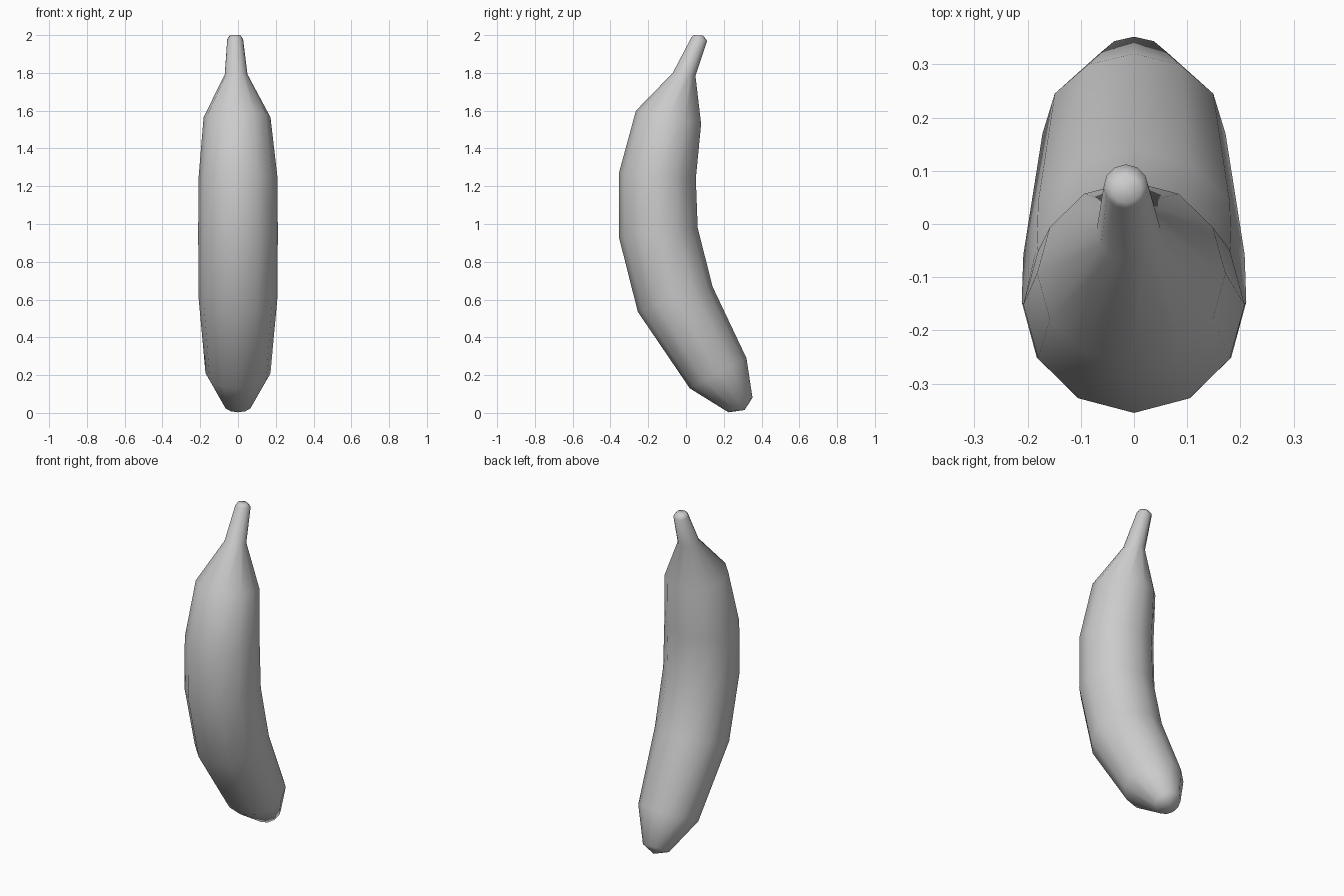
import bpy, bmesh, math
from mathutils import Vector

if "Cube" in bpy.data.objects:
    bpy.data.objects.remove(bpy.data.objects["Cube"])

SIDES = 12

# Cross-sections from blossom tip to stem:
# (outer y, outer z, inner y, inner z, half width, x centre)
sections = [
    (0.225, 0.003, 0.352, 0.08, 0.075, 0.0),
    (0.02, 0.13, 0.32, 0.29, 0.172, 0.0),
    (-0.255, 0.535, 0.14, 0.67, 0.208, 0.0),
    (-0.355, 0.93, 0.062, 0.98, 0.211, 0.0),
    (-0.355, 1.27, 0.052, 1.24, 0.208, 0.0),
    (-0.265, 1.60, 0.08, 1.53, 0.177, -0.005),
    (-0.07, 1.80, 0.05, 1.785, 0.06, -0.01),
    (0.028, 1.987, 0.112, 1.97, 0.042, -0.015),
    (0.04, 2.0, 0.09, 1.998, 0.028, -0.015),
]

bm = bmesh.new()


def add_ring(oy, oz, iy, iz, half, cx):
    outer, inner = Vector((cx, oy, oz)), Vector((cx, iy, iz))
    mid, arm = (outer + inner) / 2, (outer - inner) / 2
    ring = []
    for i in range(SIDES):
        a = 2 * math.pi * i / SIDES
        ring.append(bm.verts.new(mid + arm * math.cos(a) + Vector((half * math.sin(a), 0, 0))))
    return ring


# Skin lofted through the cross-sections
rings = [add_ring(*s) for s in sections]
for low, high in zip(rings, rings[1:]):
    for i in range(SIDES):
        j = (i + 1) % SIDES
        bm.faces.new((low[i], low[j], high[j], high[i]))

# Blunt blossom tip and stem end
tip = bm.verts.new((0, 0.31, 0.015))
for i in range(SIDES):
    bm.faces.new((rings[0][(i + 1) % SIDES], rings[0][i], tip))
bm.faces.new(rings[-1])

bmesh.ops.recalc_face_normals(bm, faces=bm.faces)
for f in bm.faces:
    f.smooth = True

mesh = bpy.data.meshes.new("banana")
bm.to_mesh(mesh)
bm.free()
banana = bpy.data.objects.new("banana", mesh)
bpy.context.collection.objects.link(banana)
